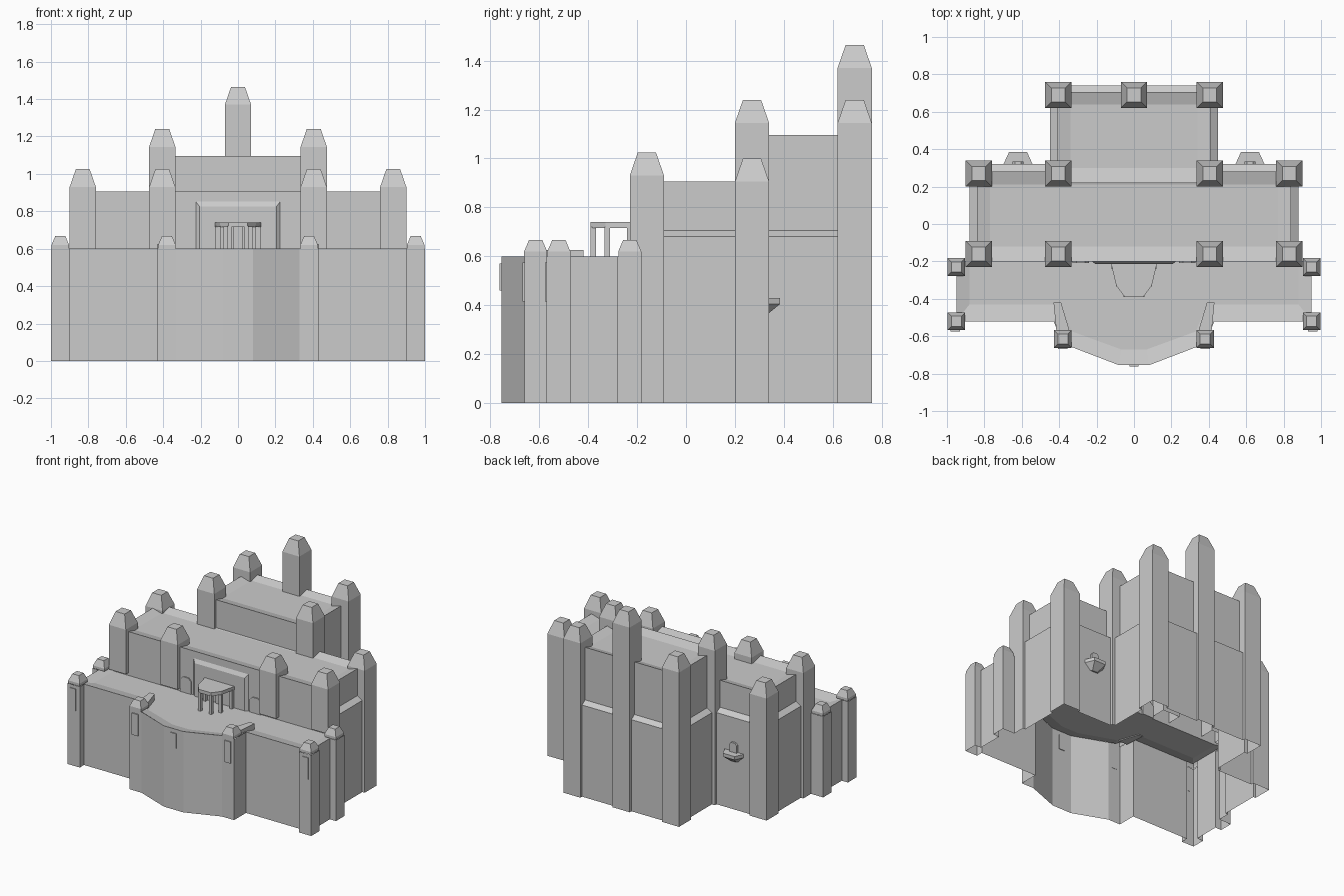
import bpy, bmesh

if "Cube" in bpy.data.objects:
    bpy.data.objects.remove(bpy.data.objects["Cube"])


def loft(name, rings, cap=True, base=False):
    """Skin a stack of equal-length point rings; optionally close the ends."""
    bm = bmesh.new()
    loops = [[bm.verts.new(p) for p in r] for r in rings]
    n = len(loops[0])
    for a, b in zip(loops, loops[1:]):
        for i in range(n):
            j = (i + 1) % n
            bm.faces.new((a[i], a[j], b[j], b[i]))
    if cap:
        bm.faces.new(loops[-1])
    if base:
        bm.faces.new(loops[0][::-1])
    bmesh.ops.recalc_face_normals(bm, faces=bm.faces)
    # open shells: keep horizontal faces turned upward
    if cap and not base:
        bm.faces.ensure_lookup_table()
        if bm.faces[-1].normal.z < 0:
            bmesh.ops.reverse_faces(bm, faces=bm.faces)
    me = bpy.data.meshes.new(name)
    bm.to_mesh(me)
    bm.free()
    ob = bpy.data.objects.new(name, me)
    bpy.context.collection.objects.link(ob)
    return ob


def rect(x, y0, y1, z, cx=0):
    return [(cx - x, y0, z), (cx + x, y0, z), (cx + x, y1, z), (cx - x, y1, z)]


def flat(pts, z):
    return [(x, y, z) for x, y in pts]


def mirrored(half):
    return half + [(-x, y) for x, y in reversed(half)]


def box(name, cx, hx, y0, y1, z0, z1):
    return loft(name, [rect(hx, y0, y1, z0, cx), rect(hx, y0, y1, z1, cx)], base=True)


def tower(name, x, y, r, z_cap, z_top, top_r):
    loft(name, [rect(r, y - r, y + r, 0.6, x), rect(r, y - r, y + r, z_cap, x),
                rect(top_r, y - top_r, y + top_r, z_top, x)])


def arch(name, cx, hx, y0, y1, z0, z1):
    c = hx * 0.5
    prof = [(-hx, z0), (hx, z0), (hx, z1 - c), (hx - c, z1), (c - hx, z1), (-hx, z1 - c)]
    loft(name, [[(cx + x, y, z) for x, z in prof] for y in (y0, y1)], base=True)


# Lower outer wall, one outline with tower bumps, open underneath
outline = mirrored([
    (.08, -.755), (.33, -.66), (.43, -.66), (.43, -.52), (.90, -.52), (.90, -.57),
    (1, -.57), (1, -.47), (.95, -.47), (.95, -.28), (1, -.28), (1, -.18), (.90, -.18),
    (.90, -.09), (.88, -.09), (.88, .20), (.90, .20), (.90, .34), (.76, .34), (.76, .32),
    (.475, .32), (.475, .34), (.45, .34), (.45, .62), (.475, .62), (.475, .76),
    (.335, .76), (.335, .74), (.07, .74), (.07, .76)])
loft("lower_wall", [flat(outline, 0), flat(outline, .6)], cap=False)

# Front terrace with inward sloping rim
rim = mirrored([(.08, -.755), (.38, -.64), (.43, -.52), (.95, -.52), (.95, -.2)])
floor = mirrored([(.07, -.67), (.33, -.575), (.39, -.43), (.88, -.43), (.88, -.2)])
loft("front_terrace", [flat(rim, .6), flat(floor, .58)])

# Middle and back blocks: ledge, upper wall, sloping roof rim
loft("middle_block", [rect(.88, -.2, .32, .6), rect(.88, -.2, .32, .68),
                      rect(.84, -.2, .28, .705), rect(.84, -.2, .28, .905),
                      rect(.77, -.12, .21, .885)])
loft("back_block", [rect(.45, .22, .74, .6), rect(.45, .22, .74, .68),
                    rect(.41, .22, .705, .705), rect(.41, .22, .705, 1.095),
                    rect(.34, .30, .64, 1.075)])

# Towers
tower("keep_tower", 0, .69, .07, 1.37, 1.465, .037)
for s in (-1, 1):
    for x, y, zc, zt in ((.83, -.16, .93, 1.025), (.405, -.16, .93, 1.025),
                         (.83, .27, .905, 1.0), (.405, .27, 1.145, 1.24),
                         (.405, .69, 1.145, 1.24)):
        tower("large_tower", s * x, y, .07, zc, zt, .037)
    for x, y in ((.95, -.52), (.95, -.23), (.38, -.615)):
        tower("small_tower", s * x, y, .047, .62, .667, .027)

    # Low walls behind the bastion towers
    arm = [(s * x, y) for x, y in ((.345, -.57), (.39, -.42), (.43, -.42), (.415, -.57))]
    loft("terrace_wall", [flat(arm, .575), flat(arm, .625)], base=True)

    # Banners on the front towers
    box("banner", s * .955, .025, -.576, -.568, .415, .575)
    box("banner", s * .38, .025, -.668, -.658, .415, .575)

    # Side doors on the terrace
    arch("side_door", s * .285, .045, -.208, -.19, .58, .695)

    # Back balcony with doorway
    shape = lambda w, d, z: [(s * .62 - w, .315, z), (s * .62 + w, .315, z),
                             (s * .62 + w * .6, .32 + d, z), (s * .62 - w * .6, .32 + d, z)]
    loft("balcony", [shape(.035, .01, .36), shape(.08, .065, .405), shape(.08, .065, .43)],
         base=True)
    arch("balcony_door", s * .62, .03, .31, .335, .43, .50)

    # Canopy columns
    for x, y in ((.045, -.38), (.085, -.322), (.108, -.23)):
        box("canopy_column", s * x, .011, y - .011, y + .011, .578, .72)

box("bastion_banner", 0, .025, -.762, -.75, .46, .57)

# Entrance panel, door and canopy
loft("entrance_panel", [
    [(-.228, -.198, .58), (.228, -.198, .58), (.228, -.198, .855), (-.228, -.198, .855)],
    [(-.205, -.215, .58), (.205, -.215, .58), (.205, -.215, .825), (-.205, -.215, .825)]],
    base=True)
box("entrance_door", 0, .027, -.225, -.21, .58, .715)
roof = mirrored([(.05, -.39), (.095, -.33), (.123, -.21)])
loft("canopy", [flat(roof, .715), flat(roof, .74)], base=True)
